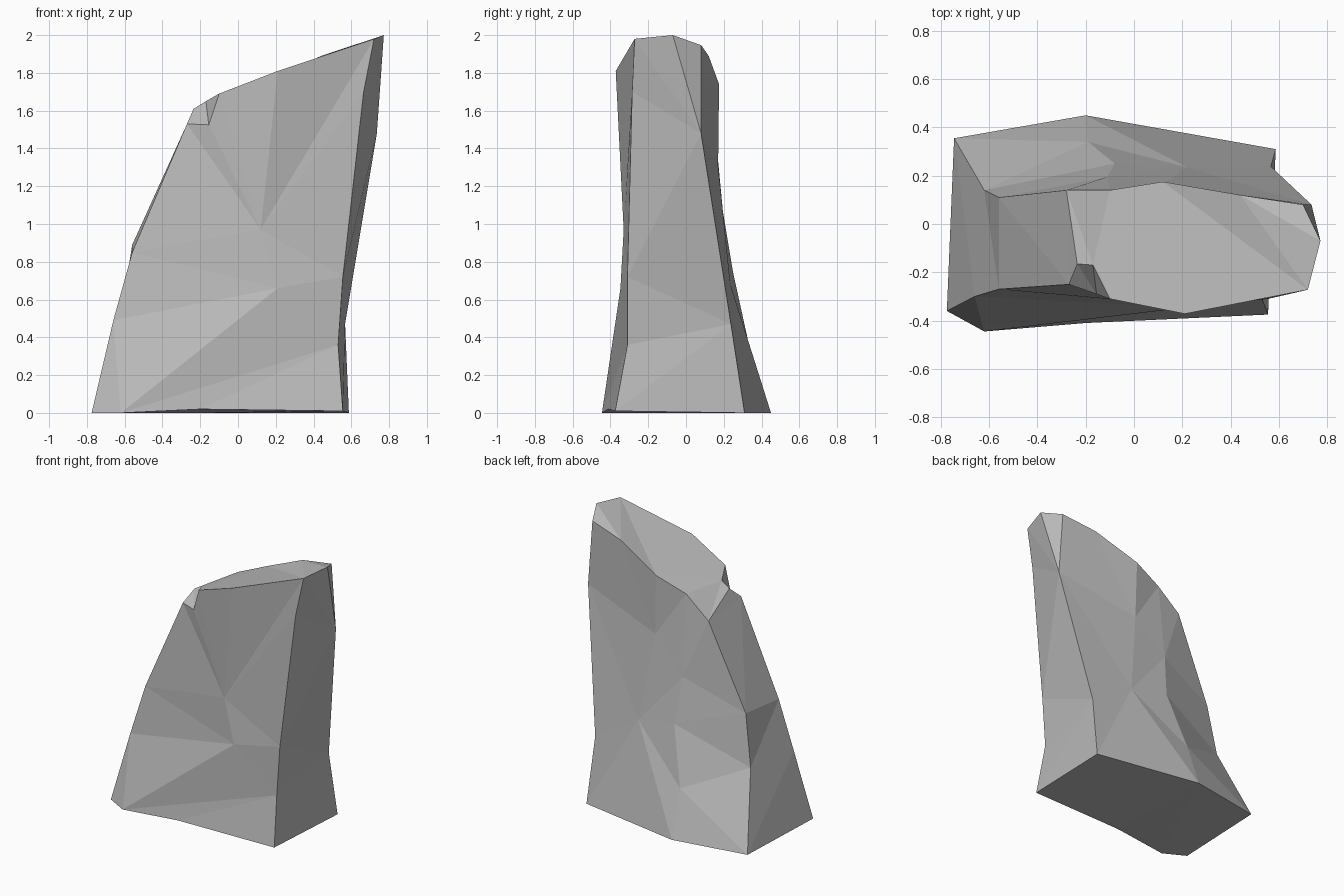
import bpy
import bmesh

old = bpy.data.objects.get("Cube")
if old:
    bpy.data.objects.remove(old, do_unlink=True)

bm = bmesh.new()


def chain(*points):
    """Add a run of corner points and return their vertices."""
    return [bm.verts.new(p) for p in points]


def panel(*corners):
    """Add one flat facet."""
    bm.faces.new(corners)


def fan(hub, ring):
    """Add triangular facets around a hub point."""
    for first, second in zip(ring, ring[1:]):
        panel(hub, first, second)


# Upright edges, each listed from the ground upward
toe, front_mid = chain((-.62, -.445, 0), (-.2, -.41, .02))
front_left = chain((-.775, -.36, 0), (-.66, -.3, .49), (-.56, -.27, .85), (-.27, -.25, 1.53))
back_left = chain((-.745, .355, 0), (-.62, .14, .52), (-.56, .11, .89), (-.28, .14, 1.5))
front_right = chain((.555, -.375, .01), (.53, -.31, .36), (.555, -.31, .72),
                    (.665, -.285, 1.7), (.72, -.272, 1.98))
back_right = chain((.587, .31, 0), (.567, .238, .47), (.735, .08, 1.48))
back_mid, = chain((-.2, .45, 0))

# Rim of the sloping top and the chipped front corner
front_rim = chain((-.1, -.31, 1.69), (.21, -.372, 1.81))
back_rim = chain((-.1, .14, 1.65), (.12, .175, 1.74), (.44, .12, 1.89), (.7, .08, 1.947))
peak, = chain((.772, -.07, 2))
chip_left, chip_right, chip_low = chain((-.235, -.165, 1.61), (-.17, -.17, 1.65), (-.155, -.29, 1.525))

# Bulges and hollows inside the broad sides
front_low, front_high = chain((.21, -.347, .66), (.12, -.33, .97))
back_foot, back_belly, back_hub = chain((-.19, .34, .33), (-.08, .25, .74), (.22, .235, .68))
back_waist, back_chest = chain((-.11, .195, 1.07), (.13, .17, 1.31))

# Front side
panel(front_left[0], front_left[1], toe)
fan(front_right[1], [toe, front_mid, front_right[0]])
fan(front_low, [front_high, front_left[2], front_left[1], toe,
                front_right[1], front_right[2], front_high])
fan(front_high, [front_left[2], front_left[3], chip_low, *front_rim,
                 front_right[4], front_right[3], front_right[2]])

# Chip in the front corner
fan(chip_low, [front_left[3], chip_left, chip_right, front_rim[0]])

# Left edge, from ground to top
for low in range(3):
    a, b = front_left[low:low + 2]
    c, d = back_left[low:low + 2]
    panel(a, b, c)
    panel(b, d, c)
fan(back_left[3], [front_left[3], chip_left, chip_right, back_rim[0]])

# Right edge
fan(back_right[1], [back_right[0], *front_right[:3], back_right[2]])
fan(back_right[2], [*front_right[2:], peak, back_rim[3]])

# Sloping top
fan(back_rim[1], [back_rim[0], chip_right, *front_rim, front_right[4], back_rim[2]])
fan(back_rim[2], [front_right[4], peak, back_rim[3]])

# Back side
fan(back_foot, [back_hub, back_mid, back_left[0], back_left[1], back_belly, back_hub])
fan(back_hub, [back_mid, *back_right, back_chest, back_waist, back_belly])
fan(back_waist, [back_belly, back_left[2], back_left[3], back_rim[0], back_chest])
panel(back_belly, back_left[1], back_left[2])
fan(back_chest, [*back_rim[:3], back_right[2]])
panel(back_rim[2], back_rim[3], back_right[2])

# Underside
fan(back_mid, [back_left[0], front_left[0], toe, front_mid, front_right[0], back_right[0]])

bmesh.ops.recalc_face_normals(bm, faces=bm.faces)
mesh = bpy.data.meshes.new("standing_rock")
bm.to_mesh(mesh)
bm.free()
rock = bpy.data.objects.new("standing_rock", mesh)
bpy.context.collection.objects.link(rock)

# Plain stone colour
stone = bpy.data.materials.new("stone_grey")
stone.use_nodes = True
grey = (.5, .5, .5, 1)
stone.diffuse_color = grey
stone.node_tree.nodes["Principled BSDF"].inputs["Base Color"].default_value = grey
mesh.materials.append(stone)
